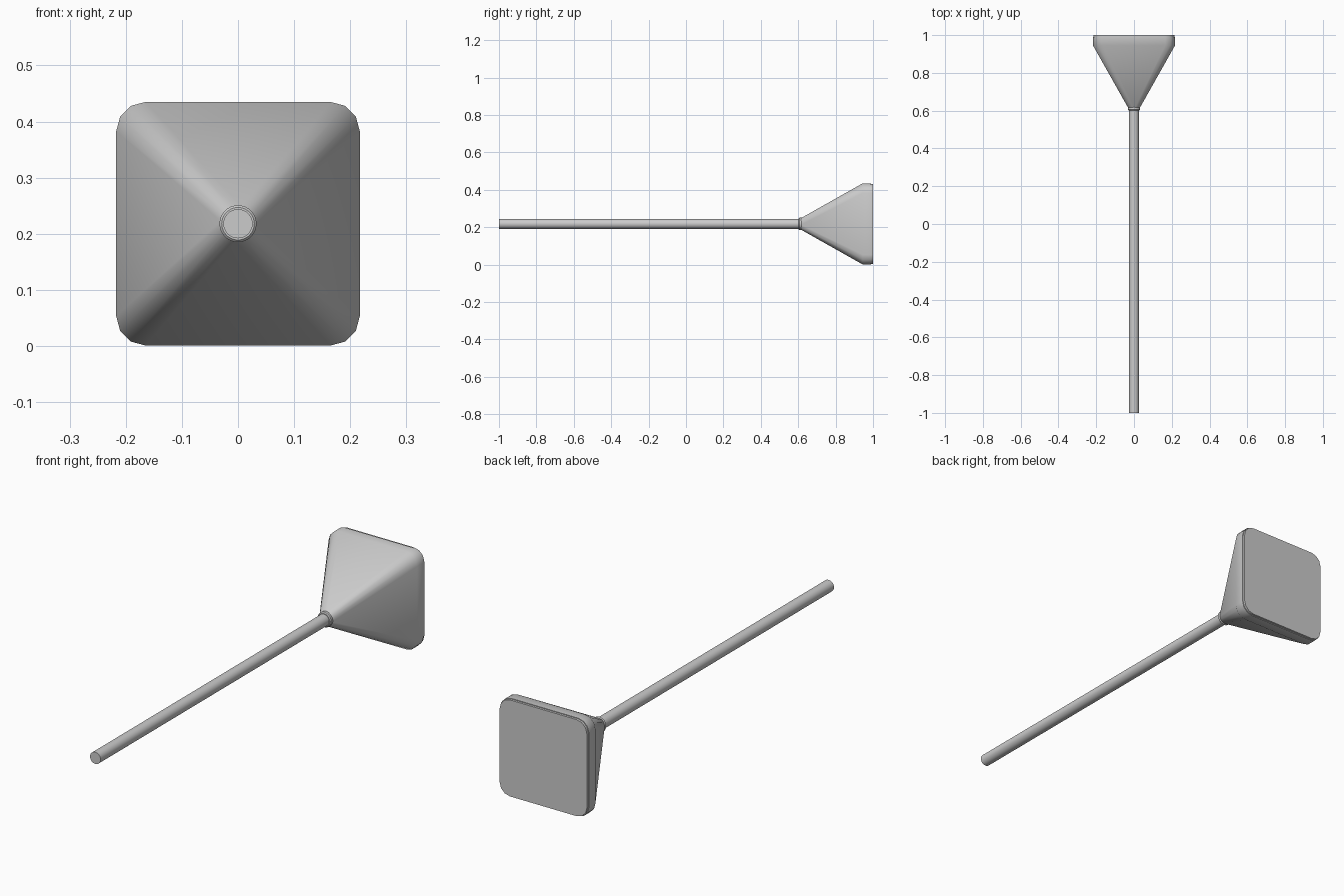
import bpy, bmesh, math

if "Cube" in bpy.data.objects:
    bpy.data.objects.remove(bpy.data.objects["Cube"])

CZ = 0.218  # height of the long axis


def ring(y, half, radius, seg=3):
    """Rounded-square outline in the XZ plane at depth y."""
    pts = []
    c = half - radius
    for q in range(4):
        sx = 1 if q in (0, 3) else -1
        sz = 1 if q in (0, 1) else -1
        for i in range(seg + 1):
            a = math.radians(90 * q + 90 * i / seg)
            pts.append((sx * c + radius * math.cos(a), y,
                        CZ + sz * c + radius * math.sin(a)))
    return pts


def circle(y, r, n=32):
    return [(r * math.cos(2 * math.pi * i / n), y,
             CZ + r * math.sin(2 * math.pi * i / n)) for i in range(n)]


def loft(name, rings, angle=35):
    """Skin a list of matching outlines and cap both ends."""
    bm = bmesh.new()
    loops = [[bm.verts.new(p) for p in r] for r in rings]
    n = len(loops[0])
    for a, b in zip(loops, loops[1:]):
        for i in range(n):
            j = (i + 1) % n
            bm.faces.new((a[i], a[j], b[j], b[i]))
    bm.faces.new(loops[0][::-1])
    bm.faces.new(loops[-1])
    bmesh.ops.recalc_face_normals(bm, faces=bm.faces[:])
    me = bpy.data.meshes.new(name)
    bm.to_mesh(me)
    bm.free()
    ob = bpy.data.objects.new(name, me)
    bpy.context.collection.objects.link(ob)
    bpy.ops.object.select_all(action='DESELECT')
    ob.select_set(True)
    bpy.context.view_layer.objects.active = ob
    bpy.ops.object.shade_smooth_by_angle(angle=math.radians(angle))
    return ob


# Long round handle
loft("handle", [circle(-1.0, 0.026), circle(0.63, 0.026)])

# Short collar where the handle meets the head
loft("collar", [circle(0.602, 0.029), circle(0.606, 0.033),
                circle(0.624, 0.033), circle(0.63, 0.03)])

# Flared pyramid head with a straight rim
loft("head", [ring(0.615, 0.031, 0.026), ring(0.945, 0.217, 0.052),
              ring(0.99, 0.217, 0.052)])

# Thin end plate closing the head
loft("end_plate", [ring(0.985, 0.214, 0.05), ring(1.0, 0.214, 0.05)])
